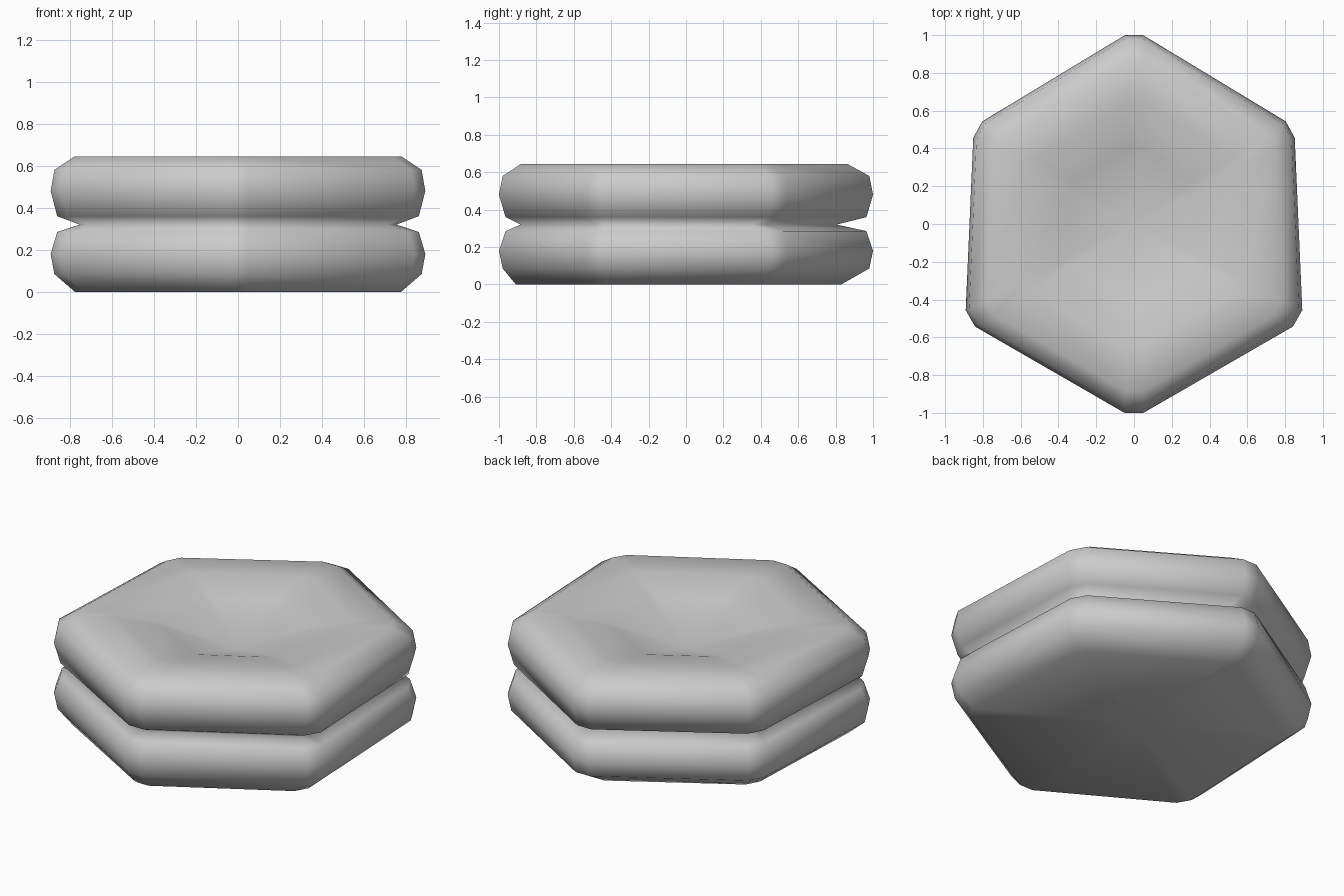
import bpy, bmesh
from math import sin, cos, pi

if "Cube" in bpy.data.objects:
    bpy.data.objects.remove(bpy.data.objects["Cube"])

CORNER = 0.05   # half width of each cut corner


def hex_ring(bm, scale, z, shift=0.0):
    """Hexagon pointing along y, cut corners, slightly narrower at the back."""
    ring = []
    for i in range(6):
        a = i * pi / 3
        for c in (CORNER, -CORNER):
            x = (sin(a) + c * cos(a) * -1) * scale
            y = (cos(a) + c * sin(a)) * scale
            taper = 0.955 if y > 0.3 * scale else 1.0
            ring.append(bm.verts.new((x * taper, y + shift, z)))
    return ring


def stacked_rings(name, profile, bottom_z, top_z):
    """Skin a list of (scale, z, y shift) rings and close both ends with fans."""
    bm = bmesh.new()
    rings = [hex_ring(bm, *p) for p in profile]
    for low, high in zip(rings, rings[1:]):
        for i in range(12):
            j = (i + 1) % 12
            bm.faces.new((low[i], low[j], high[j], high[i]))
    for ring, z in ((rings[0], bottom_z), (rings[-1], top_z)):
        centre = bm.verts.new((0, 0, z))
        for i in range(12):
            bm.faces.new((ring[i], ring[(i + 1) % 12], centre))
    bmesh.ops.recalc_face_normals(bm, faces=bm.faces[:])
    mesh = bpy.data.meshes.new(name)
    bm.to_mesh(mesh)
    bm.free()
    for p in mesh.polygons:
        p.use_smooth = True
    obj = bpy.data.objects.new(name, mesh)
    bpy.context.collection.objects.link(obj)
    return obj


# Two rounded hexagonal tiers joined at a groove, with a dished top
stacked_rings("stacked_cushion", [
    (0.87, 0.0, -0.04),
    (0.98, 0.085, 0),
    (1.0, 0.18, 0),
    (0.965, 0.285, 0),
    (0.845, 0.32, -0.04),
    (0.965, 0.36, 0),
    (1.0, 0.48, 0),
    (0.98, 0.58, 0),
    (0.875, 0.643, -0.01),
    (0.66, 0.638, 0),
    (0.41, 0.59, 0),
], 0.0, 0.46)
